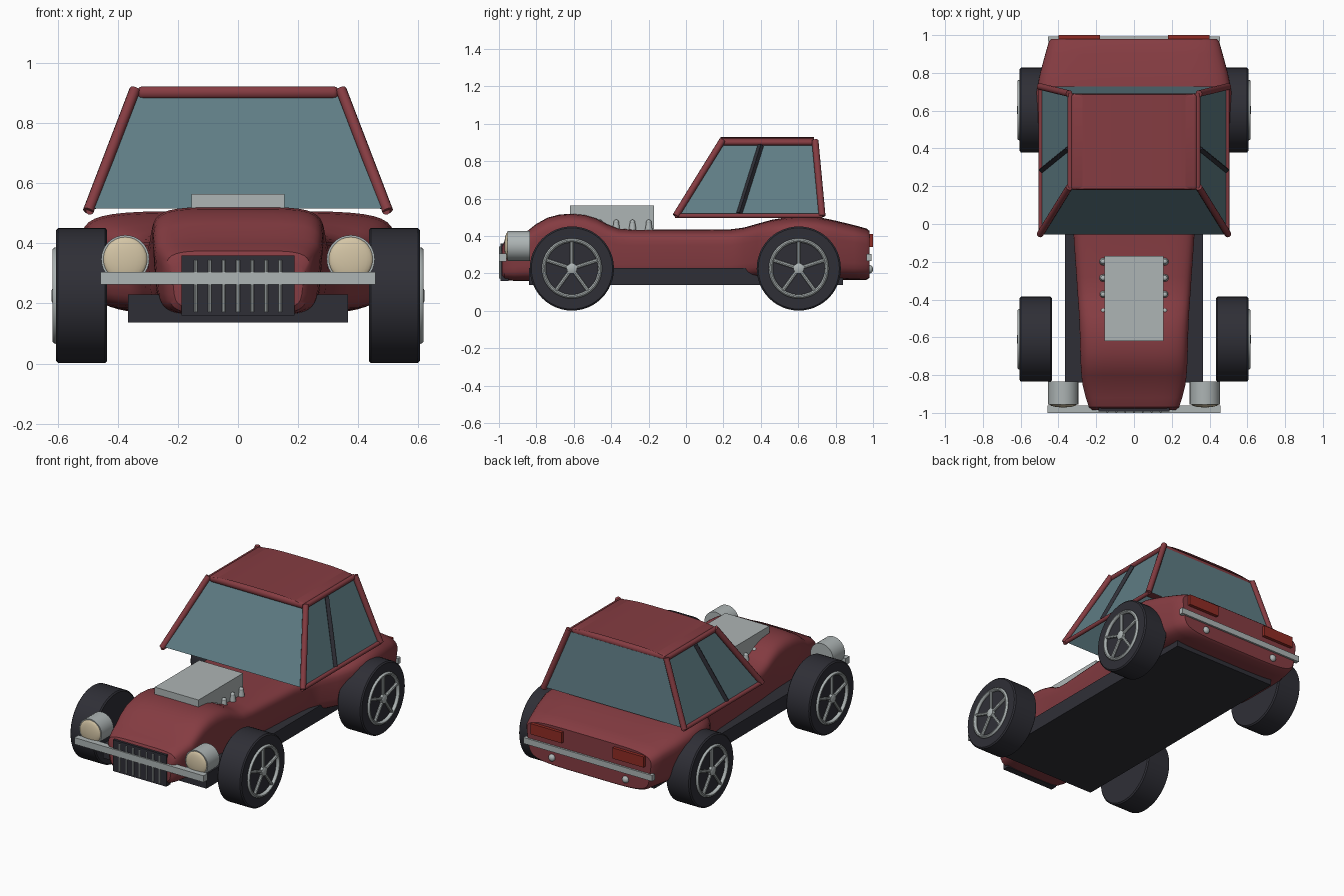
import bpy, bmesh, math
from mathutils import Vector

if "Cube" in bpy.data.objects:
    bpy.data.objects.remove(bpy.data.objects["Cube"])


def material(name, r, g, b):
    m = bpy.data.materials.new(name)
    m.diffuse_color = (r, g, b, 1)
    m.use_nodes = True
    m.node_tree.nodes["Principled BSDF"].inputs["Base Color"].default_value = m.diffuse_color
    return m


RED = material("dark red paint", .235, .045, .054)
GLASS = material("blue grey glass", .115, .205, .235)
DARK = material("dark rubber", .028, .028, .037)
SILVER = material("silver metal", .42, .46, .46)
CREAM = material("cream lens", .66, .56, .38)
TAIL = material("tail light red", .28, .025, .018)


def finish(name, bm, mat, smooth=True):
    bmesh.ops.recalc_face_normals(bm, faces=bm.faces[:])
    me = bpy.data.meshes.new(name)
    bm.to_mesh(me)
    bm.free()
    ob = bpy.data.objects.new(name, me)
    bpy.context.collection.objects.link(ob)
    me.materials.append(mat)
    if smooth:
        bpy.ops.object.select_all(action='DESELECT')
        ob.select_set(True)
        bpy.context.view_layer.objects.active = ob
        bpy.ops.object.shade_smooth_by_angle(angle=math.radians(35))
    return ob


def box(name, lo, hi, mat, bevel=0, seg=3):
    bm = bmesh.new()
    bmesh.ops.create_cube(bm, size=1)
    for v in bm.verts:
        v.co = Vector([(a + b) / 2 + c * (b - a) for a, b, c in zip(lo, hi, v.co)])
    if bevel:
        bmesh.ops.bevel(bm, geom=bm.edges[:], offset=bevel, segments=seg, affect='EDGES', profile=.5)
    return finish(name, bm, mat, bevel > 0)


def rod(name, a, b, r, mat, seg=12):
    a, b = Vector(a), Vector(b)
    bm = bmesh.new()
    bmesh.ops.create_cone(bm, cap_ends=True, segments=seg, radius1=r, radius2=r, depth=(b - a).length)
    q = Vector((0, 0, 1)).rotation_difference(b - a)
    for v in bm.verts:
        v.co = q @ v.co + (a + b) / 2
    return finish(name, bm, mat)


def ball(name, c, size, mat):
    bm = bmesh.new()
    bmesh.ops.create_uvsphere(bm, u_segments=24, v_segments=14, radius=1)
    for v in bm.verts:
        v.co = Vector([p + s * q for p, s, q in zip(c, size, v.co)])
    return finish(name, bm, mat)


def lathe_x(name, profile, centre, mat, seg=48, closed=False):
    # profile of (x, radius) turned about the x axis through centre
    bm = bmesh.new()
    rings = []
    for x, r in profile:
        rings.append([bm.verts.new((x, centre[0] + r * math.sin(2 * math.pi * i / seg),
                                    centre[1] + r * math.cos(2 * math.pi * i / seg))) for i in range(seg)])
    pairs = list(zip(rings, rings[1:])) + ([(rings[-1], rings[0])] if closed else [])
    for p, q in pairs:
        for i in range(seg):
            j = (i + 1) % seg
            bm.faces.new((p[i], p[j], q[j], q[i]))
    if not closed:
        bm.faces.new(rings[0])
        bm.faces.new(rings[-1])
    return finish(name, bm, mat)


# body: rounded sections (y, half width, bottom, top) lofted from nose to tail
SECTIONS = [(-.985, .225, .18, .345), (-.97, .245, .165, .375), (-.92, .262, .16, .40),
            (-.85, .28, .16, .425), (-.80, .286, .16, .465), (-.74, .29, .16, .498),
            (-.68, .292, .16, .514), (-.61, .294, .16, .52), (-.54, .296, .16, .513),
            (-.48, .299, .16, .495), (-.42, .303, .16, .463), (-.36, .308, .16, .44),
            (-.28, .313, .16, .434), (-.1, .326, .16, .434), (.1, .338, .16, .434),
            (.24, .355, .16, .436), (.31, .385, .165, .445), (.38, .45, .17, .465),
            (.46, .505, .17, .487), (.54, .527, .17, .50), (.62, .532, .17, .507),
            (.70, .53, .17, .503), (.80, .51, .165, .482), (.90, .482, .165, .458),
            (.965, .463, .165, .44), (.98, .45, .175, .428)]
N = 40
bm = bmesh.new()
rings = []
for y, w, z0, z1 in SECTIONS:
    ring = []
    for i in range(N):
        t = 2 * math.pi * (i + .5) / N
        c, s = math.cos(t), math.sin(t)
        px = math.copysign(abs(c) ** .38, c)
        pz = math.copysign(abs(s) ** .38, s)
        w2 = w * (.96 + .04 * pz)      # slight tuck towards the bottom
        ring.append(bm.verts.new((w2 * px, y, (z0 + z1) / 2 + pz * (z1 - z0) / 2)))
    rings.append(ring)
for p, q in zip(rings, rings[1:]):
    for i in range(N):
        j = (i + 1) % N
        bm.faces.new((p[i], p[j], q[j], q[i]))
bm.faces.new(rings[0])
bm.faces.new(rings[-1])
finish("body", bm, RED)

# chassis floor
box("chassis", (-.365, -.84, .137), (.365, .84, .23), DARK)

# cabin glass: tapered shell open underneath
LOW = [(-.49, -.055, .515), (.49, -.055, .515), (.49, .728, .515), (-.49, .728, .515)]
TOP = [(-.335, .195, .895), (.335, .195, .895), (.335, .69, .895), (-.335, .69, .895)]
bm = bmesh.new()
lo = [bm.verts.new(p) for p in LOW]
hi = [bm.verts.new(p) for p in TOP]
for i in range(4):
    j = (i + 1) % 4
    bm.faces.new((lo[i], lo[j], hi[j], hi[i]))
bm.faces.new(hi)
finish("cabin_glass", bm, GLASS, False)

# roof panel, with a slight crown
box("roof", (-.335, .18, .88), (.335, .69, .922), RED, .018)
bm = bmesh.new()
bmesh.ops.create_grid(bm, x_segments=12, y_segments=2, size=1)
for v in bm.verts:
    v.co = Vector((v.co.x * .325, .435 + v.co.y * .25, .914 + .016 * (1 - v.co.x ** 4)))
finish("roof_crown", bm, RED)

# pillars, sills and roof rails
for i, name in enumerate(("front_pillar", "front_pillar", "rear_pillar", "rear_pillar")):
    a, b = Vector(LOW[i]), Vector(TOP[i])
    s = math.copysign(.008, a.x)
    a.x += s
    b.x += s
    rod(name, a - Vector((0, 0, .008)), b + Vector((0, 0, .016)), .018, RED)
for s in (-1, 1):
    rod("door_sill", (s * .493, -.06, .508), (s * .493, .73, .508), .013, RED)
    rod("roof_rail", (s * .337, .19, .9), (s * .337, .69, .9), .016, RED)
    # slanted door post
    rod("door_post", (s * .488, .285, .52), (s * .347, .40, .885), .016, DARK, 4)

# engine block with exhaust stubs
box("engine_block", (-.155, -.62, .40), (.155, -.17, .563), SILVER)
for s in (-1, 1):
    for k in range(4):
        y = -.46 + k * .087
        bm = bmesh.new()
        bmesh.ops.create_cone(bm, cap_ends=True, segments=16, radius1=.021, radius2=.013, depth=.05)
        bmesh.ops.translate(bm, verts=bm.verts[:], vec=(s * .163, y, .452))
        finish("exhaust_stub", bm, SILVER)
        ball("exhaust_stub_top", (s * .163, y, .475), (.014, .014, .012), SILVER)

# grille plate and bars
box("grille", (-.188, -.992, .16), (.188, -.95, .36), DARK)
for k in range(7):
    x = (k - 3) * .047
    rod("grille_bar", (x, -.993, .172), (x, -.993, .345), .006, SILVER, 8)

# bumpers
box("front_bumper", (-.457, -1.0, .263), (.457, -.96, .305), SILVER)
box("rear_bumper", (-.455, .965, .265), (.455, .992, .303), SILVER)

for s in (-1, 1):
    # headlights
    rod("headlight_shell", (s * .375, -.835, .347), (s * .375, -.955, .347), .08, SILVER, 32)
    ball("headlight_lens", (s * .375, -.953, .347), (.074, .018, .074), CREAM)
    # tail lights and exhaust tips
    x0, x1 = sorted((s * .18, s * .40))
    box("tail_light", (x0, .96, .342), (x1, 1.0, .41), TAIL)
    ball("exhaust_tip", (s * .26, .982, .222), (.022, .018, .022), SILVER)

# wheels: tyre, rim ring, hub and five spokes
R, ZC = .225, .226
for s in (-1, 1):
    for y in (-.61, .603):
        c = (y, ZC)
        lathe_x("tyre", [(s * .435, R - .008), (s * .442, R), (s * .598, R), (s * .605, R - .008),
                         (s * .605, .158), (s * .598, .15)], c, DARK)
        ring = [(s * (.604 + .014 * math.sin(a)), .15 + .011 * math.cos(a))
                for a in [2 * math.pi * k / 10 for k in range(10)]]
        lathe_x("wheel_rim", ring, c, SILVER, closed=True)
        lathe_x("wheel_hub", [(s * .59, .028), (s * .615, .028), (s * .62, .018)], c, SILVER, 20)
        for k in range(5):
            a = 2 * math.pi * k / 5
            d = Vector((0, math.sin(a), math.cos(a)))
            o = Vector((s * .605, y, ZC))
            rod("wheel_spoke", o + d * .015, o + d * .148, .01, SILVER, 8)
